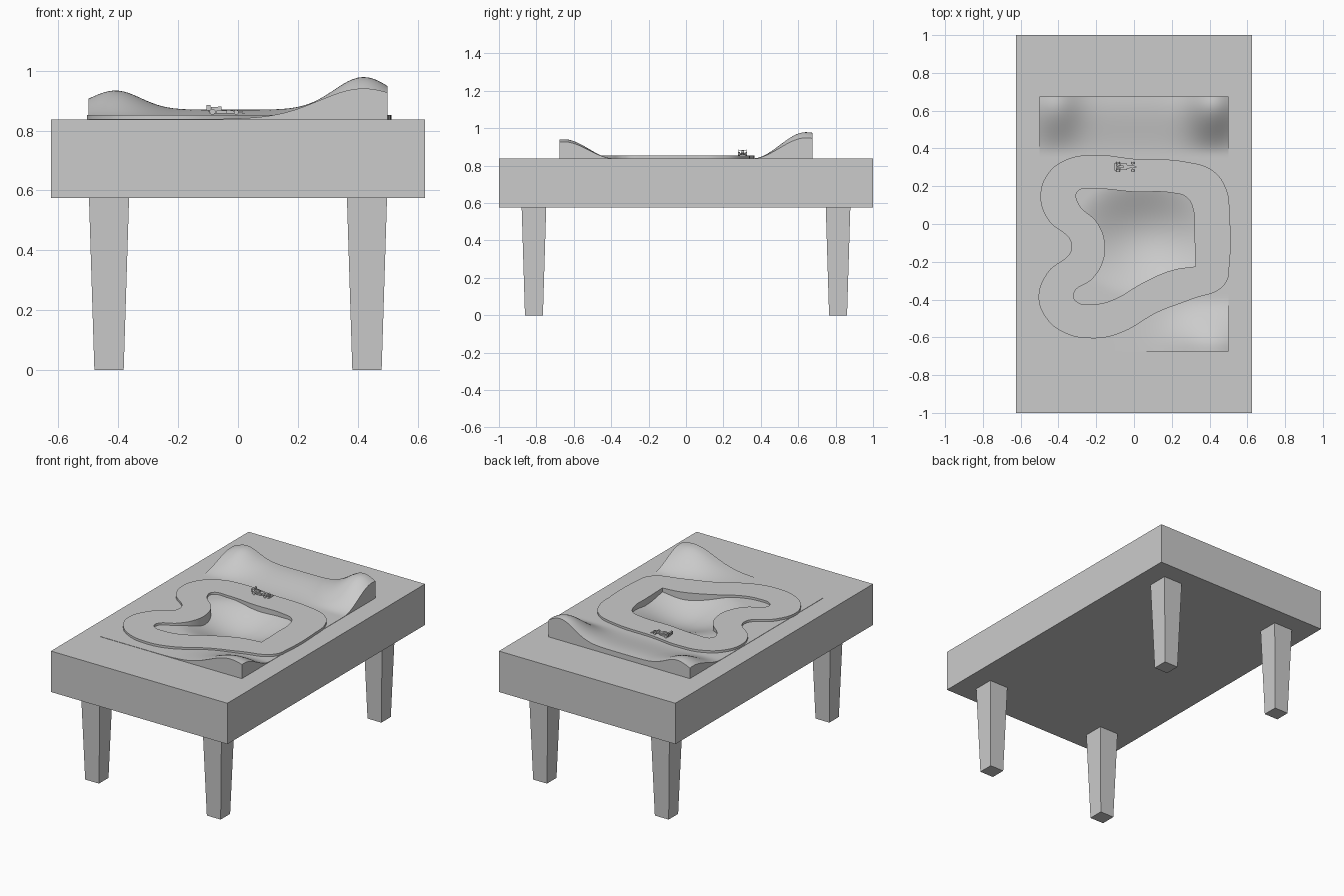
import bpy, bmesh
from math import exp, pi
from mathutils import Matrix, Vector

if "Cube" in bpy.data.objects:
    bpy.data.objects.remove(bpy.data.objects["Cube"])

grey = bpy.data.materials.new("plain_grey")
grey.use_nodes = True
grey.diffuse_color = (0.6, 0.6, 0.6, 1)
grey.node_tree.nodes["Principled BSDF"].inputs["Base Color"].default_value = (0.6, 0.6, 0.6, 1)

TOP = 0.837      # table surface
ROAD = 0.853     # road surface
HALF_X, HALF_Y = 0.5, 0.675   # terrain half size


def add_object(name, mesh):
    obj = bpy.data.objects.new(name, mesh)
    bpy.context.collection.objects.link(obj)
    mesh.materials.clear()
    mesh.materials.append(grey)
    return obj


def from_bmesh(name, bm):
    bmesh.ops.recalc_face_normals(bm, faces=bm.faces)
    mesh = bpy.data.meshes.new(name)
    bm.to_mesh(mesh)
    bm.free()
    return add_object(name, mesh)


def smooth(obj):
    bpy.ops.object.select_all(action='DESELECT')
    obj.select_set(True)
    bpy.context.view_layer.objects.active = obj
    bpy.ops.object.shade_smooth_by_angle(angle=0.6)


def box(name, centre, size, end_scale=1.0, axis=2):
    """Box whose positive end on the axis may be tapered."""
    bm = bmesh.new()
    bmesh.ops.create_cube(bm, size=1)
    for v in bm.verts:
        if v.co[axis] > 0:
            for i in range(3):
                if i != axis:
                    v.co[i] *= end_scale
        v.co = Vector(centre) + Vector(a * b for a, b in zip(v.co, size))
    return from_bmesh(name, bm)


# Table top with a shallow well under the terrain
bm = bmesh.new()
bmesh.ops.create_cube(bm, size=1)
for v in bm.verts:
    v.co = (v.co.x * 1.25, v.co.y * 2, 0.575 if v.co.z < 0 else TOP)
lid = max(bm.faces, key=lambda f: f.calc_center_median().z)
bmesh.ops.inset_region(bm, faces=[lid], thickness=0.1)
for v in lid.verts:
    v.co.x = 0.495 if v.co.x > 0 else -0.495
    v.co.y = 0.67 if v.co.y > 0 else -0.67
floor = bmesh.ops.extrude_face_region(bm, geom=[lid])["geom"]
for v in floor:
    if isinstance(v, bmesh.types.BMVert):
        v.co.z = 0.7
if lid.is_valid:
    bm.faces.remove(lid)
from_bmesh("table_top", bm)

# Tapered legs
for sx, side in ((-1, "right"), (1, "left")):
    for sy, end in ((-1, "front"), (1, "back")):
        box(f"{end}_{side}_leg", (sx * 0.431, sy * 0.813, 0.29), (0.098, 0.096, 0.58), 1.37)


# Terrain: back ridge with two hills, one front hill, a hollow in the middle
def ramp(a, b, t):
    t = min(1, max(0, (t - a) / (b - a)))
    return t * t * (3 - 2 * t)


def bump(x, centre, width):
    return exp(-((x - centre) / width) ** 2)


def height(x, y):
    ridge = 0.031 + 0.064 * bump(x, -0.41, 0.12) + 0.109 * bump(x, 0.42, 0.14)
    back = ridge * (ramp(0.36, 0.64, y) - 0.06 * ramp(0.64, 0.72, y))
    front = 0.102 * bump(x, 0.42, 0.21) * ramp(-0.39, -0.65, y)
    r2 = ((x - 0.06) / 0.4) ** 2 + ((y + 0.07) / 0.33) ** 2
    return TOP + 0.002 + back + front - 0.09 * max(0, 1 - r2) ** 2


bm = bmesh.new()
bmesh.ops.create_grid(bm, x_segments=60, y_segments=80, size=1)
for v in bm.verts:
    x, y = v.co.x * HALF_X, v.co.y * HALF_Y
    v.co = (x, y, height(x, y))
rim = [e for e in bm.edges if e.is_boundary]
for v in bmesh.ops.extrude_edge_only(bm, edges=rim)["geom"]:
    if isinstance(v, bmesh.types.BMVert):
        v.co.z = 0.8
smooth(from_bmesh("terrain", bm))

# Road: closed ring between two smooth outlines
outer = [(-.2, .365), (0, .345), (.27, .33), (.42, .28), (.49, .18), (.506, .05),
         (.506, -.2), (.48, -.32), (.3, -.4), (.13, -.465), (-.08, -.58), (-.22, -.605),
         (-.37, -.575), (-.47, -.49), (-.505, -.38), (-.46, -.26), (-.33, -.12),
         (-.46, .03), (-.495, .14), (-.46, .26), (-.36, .34)]
inner = [(-.2, .185), (0, .17), (.2, .165), (.28, .14), (.315, .07), (.32, -.05),
         (.325, -.225), (.2, -.245), (.05, -.31), (-.12, -.405), (-.22, -.425),
         (-.305, -.41), (-.32, -.37), (-.22, -.29), (-.165, -.2), (-.155, -.1),
         (-.19, 0), (-.3, .12), (-.3, .17)]
sharp = {(.325, -.225)}
curve = bpy.data.curves.new("road_outline", 'CURVE')
curve.dimensions = '2D'
curve.fill_mode = 'BOTH'
curve.resolution_u = 8
curve.extrude = 0.035
for outline in (outer, inner):
    spline = curve.splines.new('BEZIER')
    spline.bezier_points.add(len(outline) - 1)
    spline.use_cyclic_u = True
    for p, co in zip(spline.bezier_points, outline):
        p.co = (*co, 0)
        p.handle_left_type = p.handle_right_type = 'VECTOR' if co in sharp else 'AUTO'
helper = bpy.data.objects.new("road_outline", curve)
bpy.context.collection.objects.link(helper)
bpy.context.view_layer.update()
graph = bpy.context.evaluated_depsgraph_get()
mesh = bpy.data.meshes.new_from_object(helper.evaluated_get(graph))
bpy.data.objects.remove(helper)
mesh.transform(Matrix.Translation((0, 0, ROAD - 0.035)))
smooth(add_object("road", mesh))

# Small open-wheel racing car, nose towards +x
CX, CY = -0.04, 0.303


def car_box(name, x, y, z, size, taper=1.0):
    box(name, (CX + x, CY + y, ROAD + z), size, taper, axis=0)


car_box("car_body", -0.02, 0, 0.010, (0.07, 0.018, 0.012))
car_box("car_nose", 0.035, 0, 0.009, (0.045, 0.016, 0.010), 0.5)
car_box("car_engine_cover", -0.032, 0, 0.020, (0.035, 0.010, 0.012), 1.2)
car_box("car_front_wing", 0.058, 0, 0.005, (0.010, 0.044, 0.003))
car_box("car_rear_wing", -0.058, 0, 0.030, (0.012, 0.040, 0.003))
for s, side in ((-1, "right"), (1, "left")):
    car_box(f"car_{side}_pod", -0.015, s * 0.013, 0.009, (0.035, 0.010, 0.009))
    car_box(f"car_{side}_wing_plate", -0.058, s * 0.020, 0.024, (0.013, 0.002, 0.018))
    for x, r, end in ((0.034, 0.008, "front"), (-0.045, 0.010, "rear")):
        bm = bmesh.new()
        spot = Matrix.Translation((CX + x, CY + s * 0.019, ROAD + r))
        bmesh.ops.create_cone(bm, cap_ends=True, segments=16, radius1=r, radius2=r,
                              depth=0.010, matrix=spot @ Matrix.Rotation(pi / 2, 4, 'X'))
        smooth(from_bmesh(f"car_{end}_{side}_wheel", bm))
for x, end in ((0.034, "front"), (-0.045, "rear")):
    car_box(f"car_{end}_axle", x, 0, 0.009, (0.003, 0.036, 0.003))
car_box("car_wing_post", -0.055, 0, 0.020, (0.006, 0.003, 0.020))
